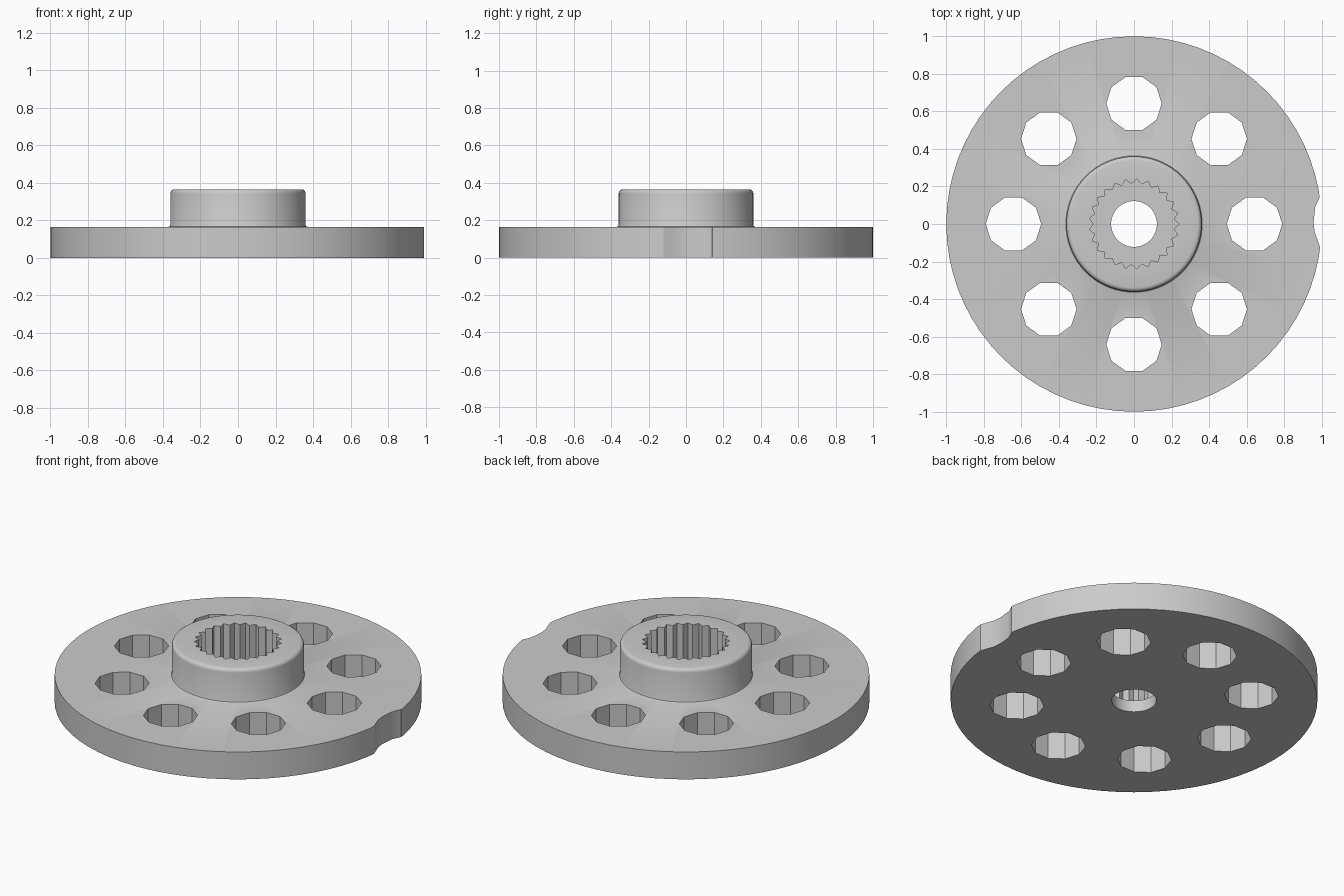
import bpy
import math

cube = bpy.data.objects.get("Cube")
if cube:
    bpy.data.objects.remove(cube, do_unlink=True)

grey = bpy.data.materials.new("grey metal")
grey.use_nodes = True
COLOUR = (0.6, 0.6, 0.6, 1)
grey.diffuse_color = COLOUR
grey.node_tree.nodes["Principled BSDF"].inputs["Base Color"].default_value = COLOUR


def add_object(name, verts, faces):
    mesh = bpy.data.meshes.new(name)
    mesh.from_pydata(verts, [], faces)
    mesh.materials.append(grey)
    obj = bpy.data.objects.new(name, mesh)
    bpy.context.collection.objects.link(obj)
    return obj


def lathe(name, profile, steps):
    """Spin a closed (radius, height) loop around z."""
    n = len(profile)
    verts = [(r * math.cos(a), r * math.sin(a), z)
             for a in (math.tau * i / steps for i in range(steps))
             for r, z in profile]
    faces = [(i * n + j, (i + 1) % steps * n + j,
              (i + 1) % steps * n + (j + 1) % n, i * n + (j + 1) % n)
             for i in range(steps) for j in range(n)]
    return add_object(name, verts, faces)


def prism(name, outline, low, high):
    """Extrude a counter-clockwise outline from low to high."""
    n = len(outline)
    verts = [(x, y, z) for z in (low, high) for x, y in outline]
    faces = [tuple(reversed(range(n))), tuple(range(n, 2 * n))]
    faces += [(i, (i + 1) % n, n + (i + 1) % n, n + i) for i in range(n)]
    return add_object(name, verts, faces)


def ring(count, radii, cx=0, cy=0):
    """Points on a circle, cycling through the given radii."""
    return [(cx + radii[i % len(radii)] * math.cos(math.tau * i / count),
             cy + radii[i % len(radii)] * math.sin(math.tau * i / count))
            for i in range(count)]


# Disc and raised hub, with the shaft bore through the middle
DISC, HUB, BORE = 0.165, 0.365, 0.122
fillet = [(0.37 - 0.01 * math.sin(t), DISC + 0.01 - 0.01 * math.cos(t))
          for t in (0, math.pi / 4, math.pi / 2)]
rounding = [(0.338 + 0.022 * math.cos(t), HUB - 0.022 + 0.022 * math.sin(t))
            for t in (math.pi / 8 * k for k in range(5))]
profile = [(BORE, 0), (1, 0), (1, DISC)] + fillet + rounding + [(BORE, HUB)]
body = lathe("disc_with_hub", profile, 72)

# Eight ten-sided bolt holes
cutters = []
for k in range(8):
    a = math.tau * k / 8
    outline = ring(10, [0.148], 0.642 * math.cos(a), 0.642 * math.sin(a))
    cutters.append(prism("bolt_hole_cutter", outline, -0.1, 0.3))

# Toothed socket in the hub
cutters.append(prism("socket_cutter", ring(50, [0.24, 0.214]), 0.07, 0.5))

# Shallow index notch in the rim
notch = [(1.1, 0.2), (0.988, 0.14), (0.965, 0.09), (0.957, 0.01),
         (0.962, -0.04), (0.99, -0.12), (1.1, -0.2)]
cutters.append(prism("rim_notch_cutter", notch, -0.1, 0.3))

bpy.context.view_layer.objects.active = body
for cutter in cutters:
    mod = body.modifiers.new("cut", "BOOLEAN")
    mod.operation = "DIFFERENCE"
    mod.solver = "EXACT"
    mod.object = cutter
    bpy.ops.object.modifier_apply(modifier=mod.name)
    bpy.data.objects.remove(cutter, do_unlink=True)

bpy.ops.object.select_all(action="DESELECT")
body.select_set(True)
bpy.ops.object.shade_smooth_by_angle(angle=math.radians(28))
